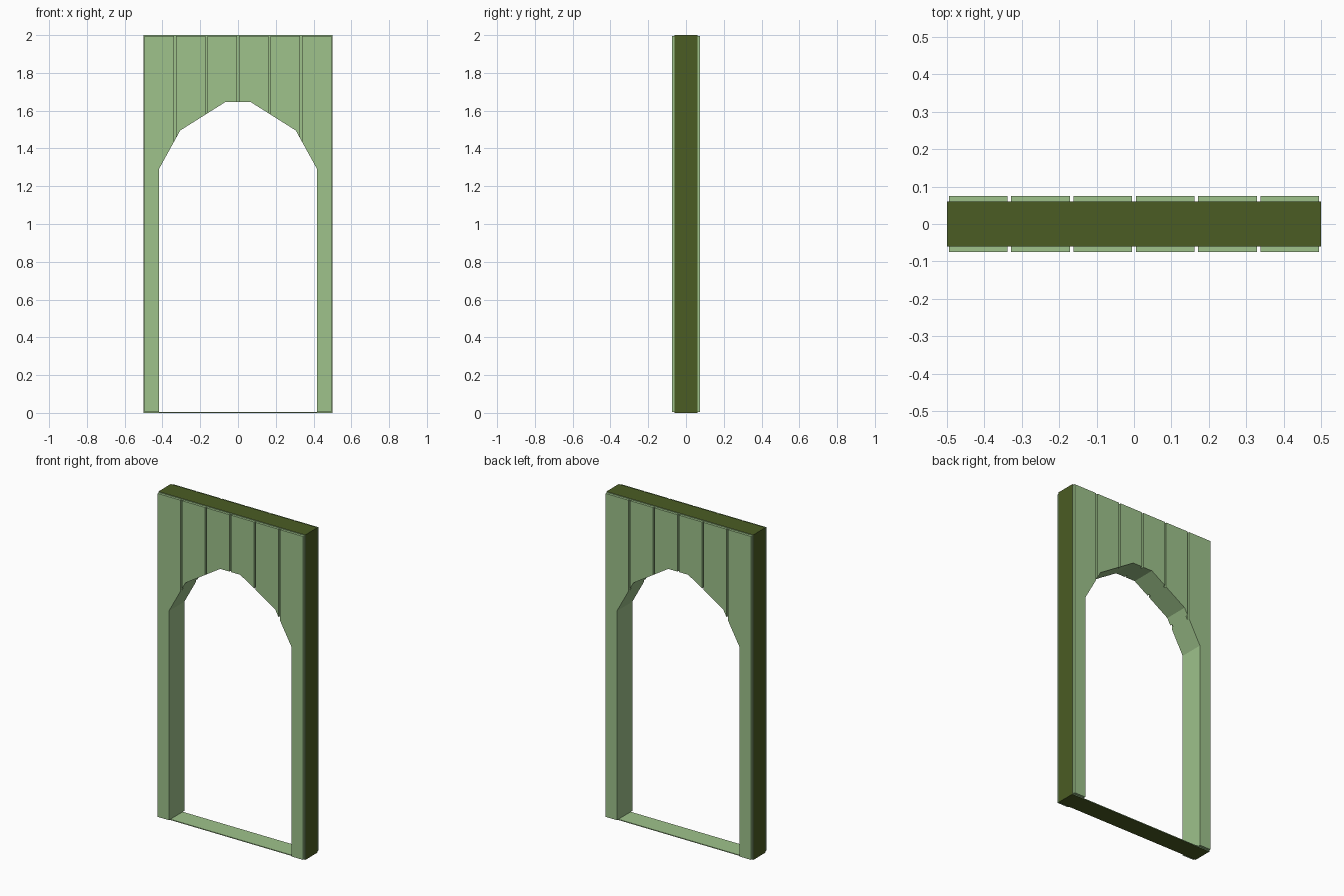
import bpy, bmesh

cube = bpy.data.objects.get("Cube")
if cube:
    bpy.data.objects.remove(cube, do_unlink=True)

HALF_W, HEIGHT, CORE_Y, FACE_Y = 0.5, 2.0, 0.06, 0.075
GAP = 0.005          # half the groove between planks, also the rim and sill height
SLOT = 1 / 6         # plank spacing
ARCH = [(0.0, 1.645), (0.068, 1.645), (0.306, 1.495), (0.418, 1.292)]


def make_material(name, rgb):
    mat = bpy.data.materials.new(name)
    mat.use_nodes = True
    color = (*rgb, 1.0)
    mat.diffuse_color = color
    mat.node_tree.nodes["Principled BSDF"].inputs["Base Color"].default_value = color
    return mat


LIGHT = make_material("light green", (0.342, 0.540, 0.258))
DARK = make_material("dark olive", (0.070, 0.107, 0.017))


def prism(name, outline, y0, y1, materials):
    """Extrude an x-z outline from y0 to y1."""
    bm = bmesh.new()
    base = bm.faces.new([bm.verts.new((x, y0, z)) for x, z in outline])
    grown = bmesh.ops.extrude_face_region(bm, geom=[base])["geom"]
    for v in grown:
        if isinstance(v, bmesh.types.BMVert):
            v.co.y = y1
    bmesh.ops.recalc_face_normals(bm, faces=bm.faces)
    mesh = bpy.data.meshes.new(name)
    bm.to_mesh(mesh)
    bm.free()
    for mat in materials:
        mesh.materials.append(mat)
    obj = bpy.data.objects.new(name, mesh)
    bpy.context.collection.objects.link(obj)
    return obj


def arch_height(x):
    for (xa, za), (xb, zb) in zip(ARCH, ARCH[1:]):
        if xa <= x <= xb:
            return za + (zb - za) * (x - xa) / (xb - xa)


# Core frame: a slab with the doorway cut through it
core = prism("door_frame_core",
             [(-HALF_W, 0), (HALF_W, 0), (HALF_W, HEIGHT), (-HALF_W, HEIGHT)],
             -CORE_Y, CORE_Y, [LIGHT, DARK])
right_half = [(ARCH[-1][0], GAP)] + ARCH[:0:-1]
opening = right_half + [(-x, z) for x, z in reversed(right_half)]
cutter = prism("opening_cutter", opening, -0.2, 0.2, [LIGHT])
cut = core.modifiers.new("opening", 'BOOLEAN')
cut.operation = 'DIFFERENCE'
cut.solver = 'EXACT'
cut.object = cutter
bpy.context.view_layer.update()
cut_mesh = bpy.data.meshes.new_from_object(
    core.evaluated_get(bpy.context.evaluated_depsgraph_get()))
core.modifiers.clear()
core.data = cut_mesh
bpy.data.objects.remove(cutter, do_unlink=True)

# Outer sides, top and underside are dark; everything else is light
for face in core.data.polygons:
    c = face.center
    outer = abs(c.x) > HALF_W - 0.001 or c.z > HEIGHT - 0.001 or c.z < 0.001
    face.material_index = 1 if outer else 0

# Raised planks, mirrored to the other side and to the back
for i, name in enumerate(["inner_plank", "middle_plank", "outer_plank"]):
    x0, x1 = i * SLOT + GAP, (i + 1) * SLOT - GAP
    top = HEIGHT - GAP
    lower = [(x0, arch_height(x0))] + [p for p in ARCH if x0 < p[0] < x1]
    if x1 > ARCH[-1][0]:
        lower += [(ARCH[-1][0], GAP), (x1, GAP)]
    else:
        lower.append((x1, arch_height(x1)))
    plank = prism(name, lower + [(x1, top), (x0, top)], -FACE_Y, -CORE_Y, [LIGHT])
    mirror = plank.modifiers.new("mirror", 'MIRROR')
    mirror.use_axis = (True, True, False)
    mirror.use_mirror_merge = False
